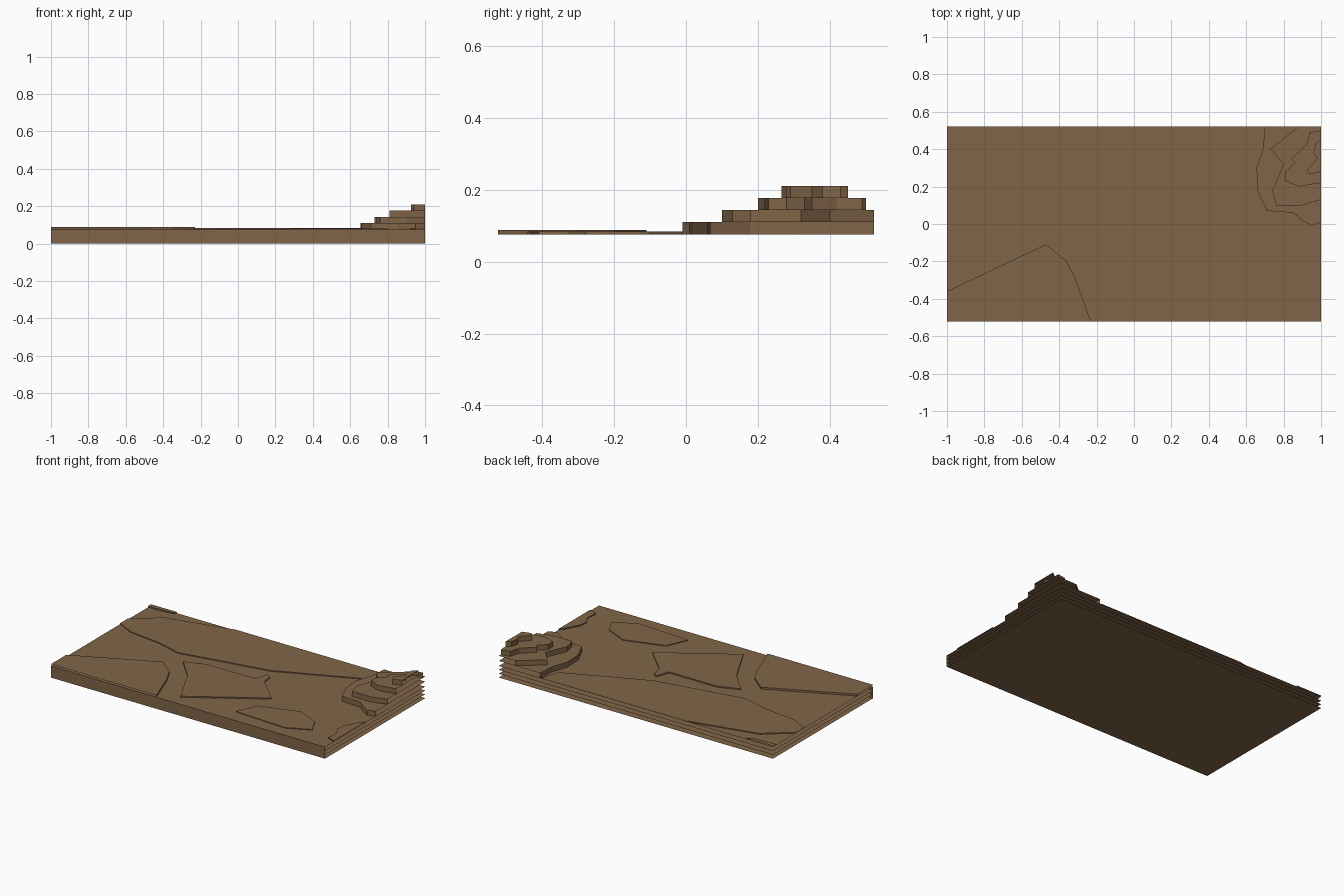
import bpy, bmesh

cube = bpy.data.objects.get("Cube")
if cube:
    bpy.data.objects.remove(cube, do_unlink=True)

W, D = 1.0, 0.522   # half width and half depth of the board
GROUND = 0.076

earth = bpy.data.materials.new("earth_brown")
earth.use_nodes = True
colour = (0.22, 0.13, 0.064, 1)
earth.diffuse_color = colour
earth.node_tree.nodes["Principled BSDF"].inputs["Base Color"].default_value = colour


def on_border(a, b):
    """True when an edge runs along the board's outer border."""
    same_x = a[0] == b[0] and abs(a[0]) == W
    same_y = a[1] == b[1] and abs(a[1]) == D
    return same_x or same_y


def terrace(name, outline, top, bottom=None):
    """Flat sheet with risers on its inner edges, open along the board's border."""
    area = sum(a[0] * b[1] - b[0] * a[1]
               for a, b in zip(outline, outline[1:] + outline[:1]))
    if area < 0:
        outline = outline[::-1]
    bm = bmesh.new()
    upper = [bm.verts.new((x, y, top)) for x, y in outline]
    bm.faces.new(upper)
    if bottom is not None:
        lower = [bm.verts.new((x, y, bottom)) for x, y in outline]
        for i in range(len(outline)):
            j = (i + 1) % len(outline)
            if not on_border(outline[i], outline[j]):
                bm.faces.new((lower[i], lower[j], upper[j], upper[i]))
        bmesh.ops.delete(bm, geom=[v for v in lower if not v.link_faces], context='VERTS')
    mesh = bpy.data.meshes.new(name)
    bm.to_mesh(mesh)
    bm.free()
    mesh.materials.append(earth)
    obj = bpy.data.objects.new(name, mesh)
    bpy.context.collection.objects.link(obj)
    return obj


# Stacked base sheets
board = [(-W, -D), (W, -D), (W, D), (-W, D)]
for i in range(4):
    terrace(f"base_sheet_{i + 1}", board, GROUND * i / 3)

# Front wall, the only closed side
wall = terrace("front_wall", [(-W, 0), (W, 0), (W, GROUND), (-W, GROUND)], 0)
for v in wall.data.vertices:
    v.co = (v.co.x, -D, v.co.y)

# Hill terraces in the back corner
hill = [
    [(0.70, D), (0.69, 0.40), (0.655, 0.30), (0.66, 0.18), (0.71, 0.07),
     (0.85, 0.06), (0.90, 0.02), (0.95, -0.01), (W, 0.01), (W, D)],
    [(0.88, D), (0.73, 0.40), (0.80, 0.32), (0.74, 0.18), (0.76, 0.10),
     (0.90, 0.10), (W, 0.13), (W, D)],
    [(W, 0.50), (0.94, 0.49), (0.92, 0.42), (0.84, 0.35), (0.86, 0.33),
     (0.81, 0.28), (0.81, 0.23), (0.88, 0.20), (W, 0.22)],
    [(W, 0.45), (0.97, 0.43), (0.96, 0.38), (0.98, 0.35), (0.925, 0.29),
     (0.94, 0.265), (W, 0.28)],
]
step = 0.0335
for i, outline in enumerate(hill):
    low = GROUND + step * i
    terrace(f"hill_terrace_{i + 1}", outline, low + step, low)

# Low ground steps around the forked channel
low_steps = {
    "front_left_bank": ([(-W, -0.36), (-0.60, -0.17), (-0.47, -0.11), (-0.36, -0.20),
                         (-0.31, -0.30), (-0.23, -D), (-W, -D)], 0.088),
    "back_left_bank": ([(-W, 0.20), (-0.88, 0.14), (-0.65, 0.11), (-0.48, 0.06),
                        (0.12, 0.17), (0.65, 0.40), (0.69, D), (-0.38, D),
                        (-0.83, 0.42), (-W, 0.28)], 0.082),
    "back_left_corner": ([(-W, 0.49), (-0.83, 0.50), (-0.81, D), (-W, D)], 0.084),
    "middle_bank": ([(-0.38, -0.03), (-0.25, -0.17), (-0.11, -0.44), (0.35, -0.15),
                     (0.18, 0.02), (0.17, 0.09), (0.14, 0.11), (0.11, 0.02),
                     (-0.24, 0.02)], 0.084),
    "front_mound": ([(0.28, -0.42), (0.34, -0.28), (0.60, -0.20), (0.75, -0.27),
                     (0.80, -0.37), (0.65, -0.44)], 0.081),
    "right_edge_step": ([(W, -0.10), (0.98, -0.12), (0.925, -0.22), (0.92, -0.28),
                         (0.95, -0.33), (0.945, -0.41), (W, -0.43)], 0.083),
}
for name, (outline, top) in low_steps.items():
    terrace(name, outline, top, GROUND)
